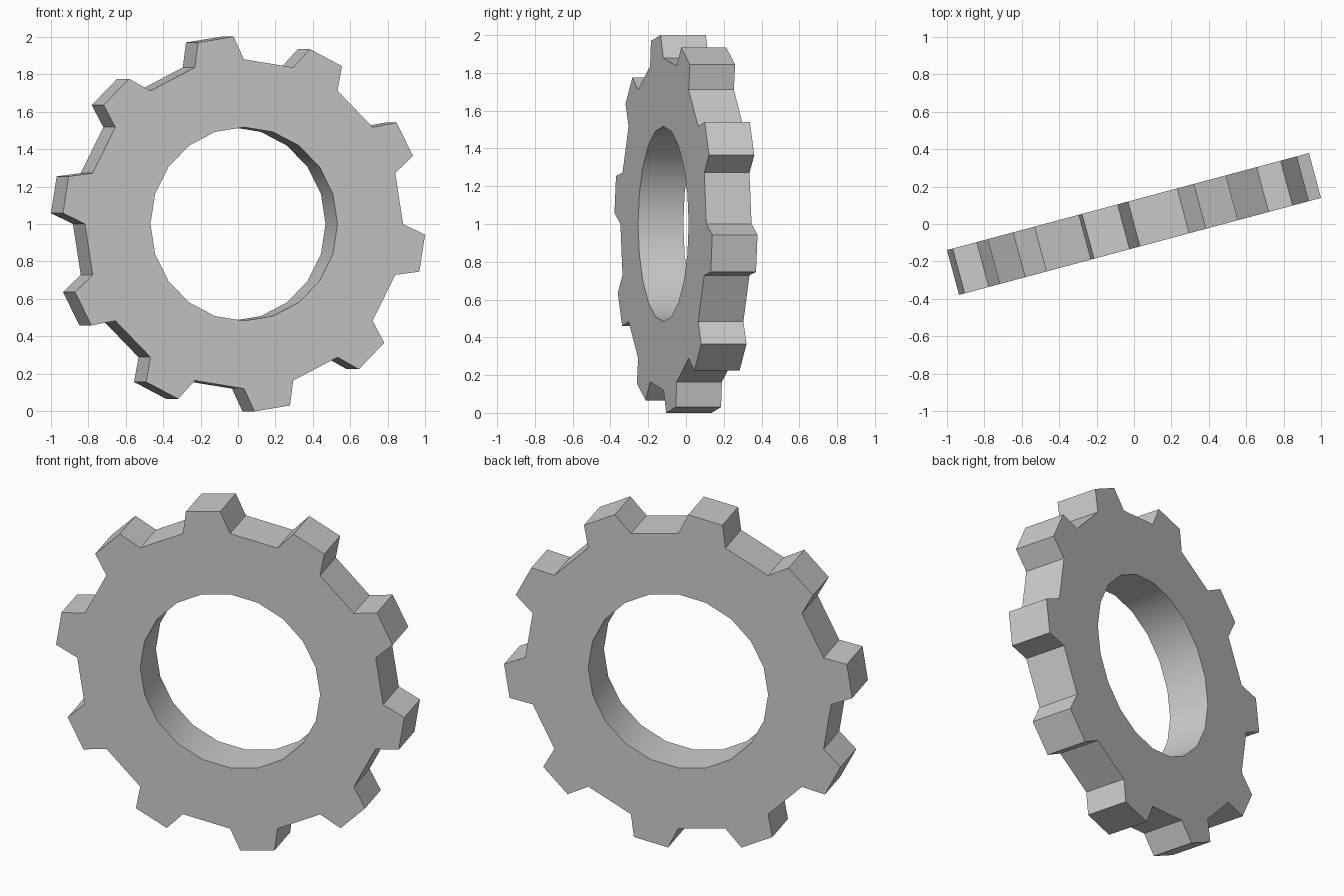
import bpy, bmesh
from math import sin, cos, radians

if "Cube" in bpy.data.objects:
    bpy.data.objects.remove(bpy.data.objects["Cube"])

TEETH = 10
R_HOLE, R_ROOT, R_TIP = 0.517, 0.879, 1.002
THICK = 0.248
STEP = 180 / TEETH          # one tooth or one gap
TIP_HALF = 5.7              # half angle of a tooth tip


def polar(r, deg):
    a = radians(deg)
    return r * cos(a), r * sin(a)


bm = bmesh.new()

# front face: alternating tooth and gap sectors around the hole
for i in range(2 * TEETH):
    a, b = i * STEP, (i + 1) * STEP
    pts = [polar(R_HOLE, a), polar(R_ROOT, a)]
    if i % 2:
        mid = (a + b) / 2
        pts += [polar(R_TIP, mid - TIP_HALF), polar(R_TIP, mid + TIP_HALF)]
    pts += [polar(R_ROOT, b), polar(R_HOLE, b)]
    bm.faces.new([bm.verts.new((x, -THICK / 2, z)) for x, z in pts])
bmesh.ops.remove_doubles(bm, verts=bm.verts, dist=1e-4)

# thickness
geom = bmesh.ops.extrude_face_region(bm, geom=bm.faces[:], use_keep_orig=True)["geom"]
bmesh.ops.translate(bm, vec=(0, THICK, 0),
                    verts=[g for g in geom if isinstance(g, bmesh.types.BMVert)])
bmesh.ops.recalc_face_normals(bm, faces=bm.faces)

mesh = bpy.data.meshes.new("gear_wheel")
bm.to_mesh(mesh)
bm.free()
gear = bpy.data.objects.new("gear_wheel", mesh)
bpy.context.collection.objects.link(gear)
gear.location.z = 1.0
gear.rotation_euler.z = radians(15)

# smooth hole, crisp teeth
bpy.context.view_layer.objects.active = gear
gear.select_set(True)
bpy.ops.object.shade_smooth_by_angle(angle=radians(25))
